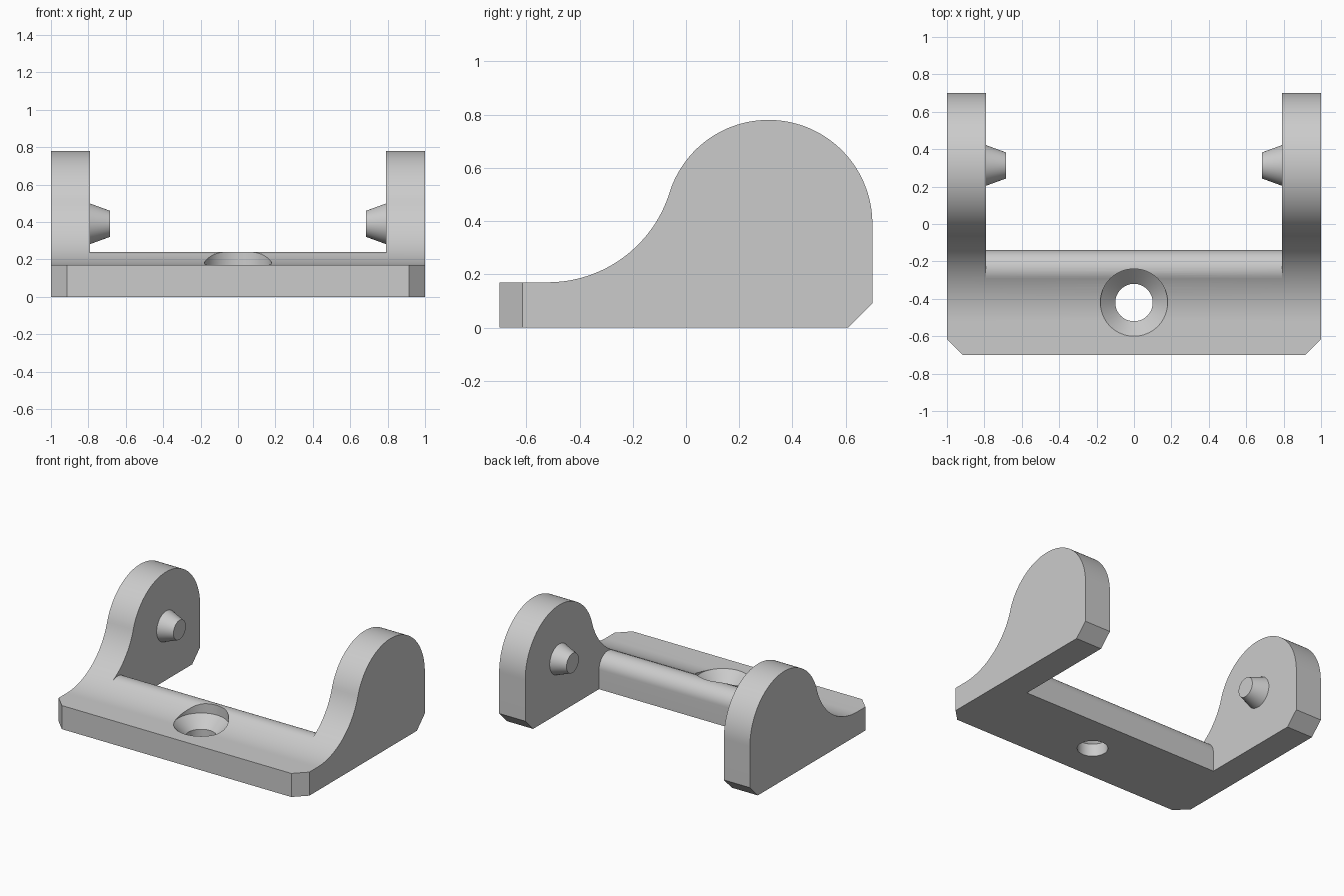
import bpy
import bmesh
from math import sin, cos, radians, atan2, degrees
from mathutils import Matrix

cube = bpy.data.objects.get("Cube")
if cube:
    bpy.data.objects.remove(cube, do_unlink=True)

grey = bpy.data.materials.new("plain grey")
grey.use_nodes = True
tone = (0.6, 0.6, 0.6, 1)
grey.diffuse_color = tone
grey.node_tree.nodes["Principled BSDF"].inputs["Base Color"].default_value = tone


def arc(cy, cz, r, start, end, n):
    """Points on an arc, angles in degrees."""
    steps = [radians(start + (end - start) * i / n) for i in range(n + 1)]
    return [(cy + r * cos(a), cz + r * sin(a)) for a in steps]


def make_object(name, bm):
    bmesh.ops.recalc_face_normals(bm, faces=bm.faces)
    mesh = bpy.data.meshes.new(name)
    bm.to_mesh(mesh)
    bm.free()
    mesh.materials.append(grey)
    obj = bpy.data.objects.new(name, mesh)
    bpy.context.collection.objects.link(obj)
    return obj


def prism(name, points, depth, place):
    """Extrude a 2D outline; place maps (u, v, w) to model space."""
    bm = bmesh.new()
    face = bm.faces.new([bm.verts.new(place(u, v, -depth)) for u, v in points])
    new = bmesh.ops.extrude_face_region(bm, geom=[face])["geom"]
    shift = Matrix.Translation([b - a for a, b in zip(place(0, 0, -depth), place(0, 0, depth))])
    bmesh.ops.transform(bm, matrix=shift, verts=[g for g in new if isinstance(g, bmesh.types.BMVert)])
    return make_object(name, bm)


def lathe(name, points, matrix, n=64):
    """Solid of revolution from (radius, height) pairs."""
    bm = bmesh.new()
    rings = [[bm.verts.new((r * cos(radians(360 * i / n)), r * sin(radians(360 * i / n)), z))
              for i in range(n)] for r, z in points]
    for low, high in zip(rings, rings[1:]):
        for i in range(n):
            j = (i + 1) % n
            bm.faces.new((low[i], low[j], high[j], high[i]))
    bm.faces.new(rings[0])
    bm.faces.new(rings[-1])
    bm.transform(matrix)
    return make_object(name, bm)


def cut(target, cutter):
    cutter.hide_render = True
    mod = target.modifiers.new("cut", "BOOLEAN")
    mod.operation = "DIFFERENCE"
    mod.solver = "EXACT"
    mod.object = cutter
    bpy.context.view_layer.objects.active = target
    bpy.ops.object.modifier_apply(modifier=mod.name)
    bpy.data.objects.remove(cutter, do_unlink=True)


def smooth(obj):
    bpy.ops.object.select_all(action="DESELECT")
    obj.select_set(True)
    bpy.context.view_layer.objects.active = obj
    bpy.ops.object.shade_smooth_by_angle(angle=radians(25))


def side(u, v, w):
    return (w, u, v)


def plan(u, v, w):
    return (u, v, w)


# Bracket body: side outline with a concave sweep into a round head
join = degrees(atan2(-0.26, 0.83))
outline = [(-0.7, 0), (-0.7, 0.17)]
outline += arc(-0.52, 0.65, 0.48, -90, join, 32)
outline += arc(0.31, 0.39, 0.39, 180 + join, 0, 56)[1:]
outline += [(0.7, 0.09), (0.61, 0)]
bracket = prism("bracket", outline, 1, side)

# Gap between the arms, leaving a bridge with a rounded back edge
rim = arc(-0.24, 0.14, 0.1, 118.8, 0, 20)
gap = [(rim[0][0], 1)] + rim + [(-0.14, -0.2), (1, -0.2), (1, 1)]
cut(bracket, prism("gap_cutter", gap, 0.792, side))

# Chamfered front corners
for s in (-1, 1):
    corner = [(s * 0.815, -0.8), (s * 1.1, -0.8), (s * 1.1, -0.515)]
    cut(bracket, prism("corner_cutter", corner, 1, plan))

# Countersunk screw hole
hole = [(0.1, -0.2), (0.1, 0.09), (0.18, 0.17), (0.18, 0.5)]
cut(bracket, lathe("hole_cutter", hole, Matrix.Translation((0, -0.42, 0))))
smooth(bracket)

# Tapered pins on the inner faces of the arms
for name, s in (("left_pin", 1), ("right_pin", -1)):
    turn = Matrix.Translation((s * 0.795, 0.313, 0.39)) @ Matrix.Rotation(radians(-90 * s), 4, "Y")
    smooth(lathe(name, [(0.11, 0), (0.07, 0.11)], turn, 48))
